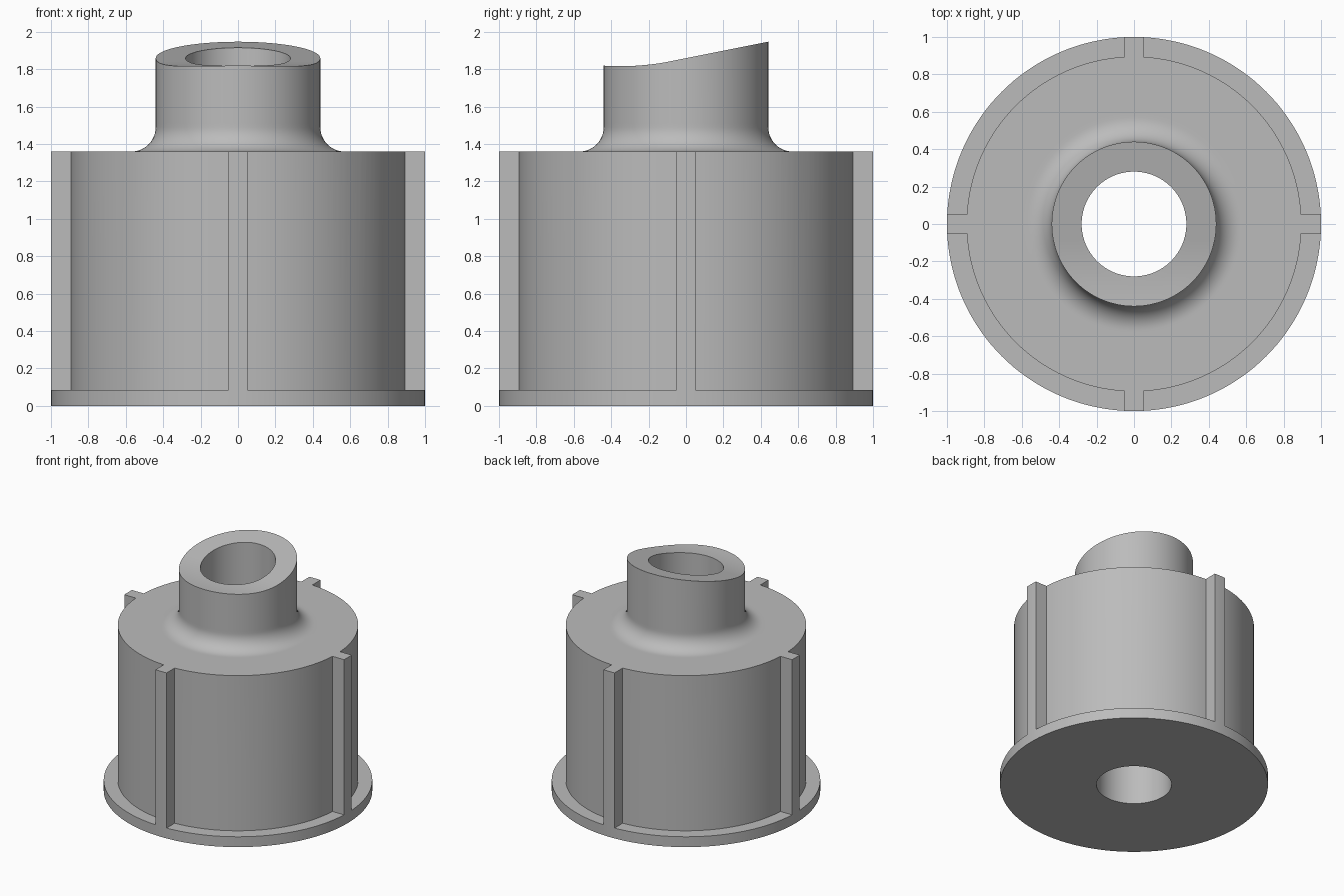
import bpy, bmesh, math

SEGS = 144
FLANGE_R, BODY_R, NECK_R, BORE_R = 1.0, 0.895, 0.44, 0.28
FLANGE_Z, BODY_Z, FILLET = 0.085, 1.36, 0.13
RIB_HALF = 0.05

if "Cube" in bpy.data.objects:
    bpy.data.objects.remove(bpy.data.objects["Cube"])

gray = bpy.data.materials.new("plain gray")
gray.use_nodes = True
colour = (0.5, 0.5, 0.5, 1)
gray.diffuse_color = colour
gray.node_tree.nodes["Principled BSDF"].inputs["Base Color"].default_value = colour


def make_object(name, bm):
    bmesh.ops.recalc_face_normals(bm, faces=bm.faces)
    mesh = bpy.data.meshes.new(name)
    bm.to_mesh(mesh)
    bm.free()
    mesh.materials.append(gray)
    obj = bpy.data.objects.new(name, mesh)
    bpy.context.collection.objects.link(obj)
    return obj


def rim_height(y):
    """Sloping rim: a straight ramp that levels off in a shallow arc at the front."""
    bend = -0.08
    height = 1.859 + 0.2 * y
    return height + 0.37 * (bend - y) ** 2 if y < bend else height


# Turned solid: flange-wide barrel, filleted neck and through bore
profile = [(BORE_R, 0), (FLANGE_R, 0), (FLANGE_R, BODY_Z), (NECK_R + FILLET + 0.02, BODY_Z)]
for i in range(13):
    a = math.pi / 2 * i / 12
    profile.append((NECK_R + FILLET * (1 - math.sin(a)), BODY_Z + FILLET * (1 - math.cos(a))))
profile.append((NECK_R, BODY_Z + FILLET + 0.02))
RIM_RINGS = 5
first_rim = len(profile)
for i in range(RIM_RINGS):
    profile.append((NECK_R + (BORE_R - NECK_R) * i / (RIM_RINGS - 1), None))

bm = bmesh.new()
rings = []
for s in range(SEGS):
    a = math.tau * s / SEGS
    ring = []
    for r, z in profile:
        x, y = r * math.cos(a), r * math.sin(a)
        ring.append(bm.verts.new((x, y, rim_height(y) if z is None else z)))
    rings.append(ring)
for s in range(SEGS):
    here, after = rings[s], rings[(s + 1) % SEGS]
    for i in range(len(profile)):
        j = (i + 1) % len(profile)
        bm.faces.new((here[i], after[i], after[j], here[j]))
body = make_object("ribbed_barrel_with_neck", bm)

# Four pockets that leave the ribs and the flange standing
bm = bmesh.new()
OUTER = 1.2
for quarter in range(4):
    outline = []
    for radius, order in ((BODY_R, 1), (OUTER, -1)):
        start = math.asin(RIB_HALF / radius)
        steps = 32
        arc = [start + (math.pi / 2 - 2 * start) * i / steps for i in range(steps + 1)]
        outline += [(radius * math.cos(a + quarter * math.pi / 2),
                     radius * math.sin(a + quarter * math.pi / 2)) for a in arc[::order]]
    base = bm.faces.new([bm.verts.new((x, y, FLANGE_Z)) for x, y in outline])
    grown = bmesh.ops.extrude_face_region(bm, geom=[base], use_keep_orig=True)
    top = [v for v in grown["geom"] if isinstance(v, bmesh.types.BMVert)]
    bmesh.ops.translate(bm, verts=top, vec=(0, 0, 1.4))
cutter = make_object("pocket_cutter", bm)
cutter.hide_render = True

cut = body.modifiers.new("pockets", 'BOOLEAN')
cut.operation = 'DIFFERENCE'
cut.solver = 'EXACT'
cut.object = cutter

bpy.ops.object.select_all(action='DESELECT')
body.select_set(True)
bpy.context.view_layer.objects.active = body
bpy.ops.object.modifier_apply(modifier=cut.name)
bpy.data.objects.remove(cutter)
bpy.ops.object.shade_smooth_by_angle(angle=math.radians(30))
